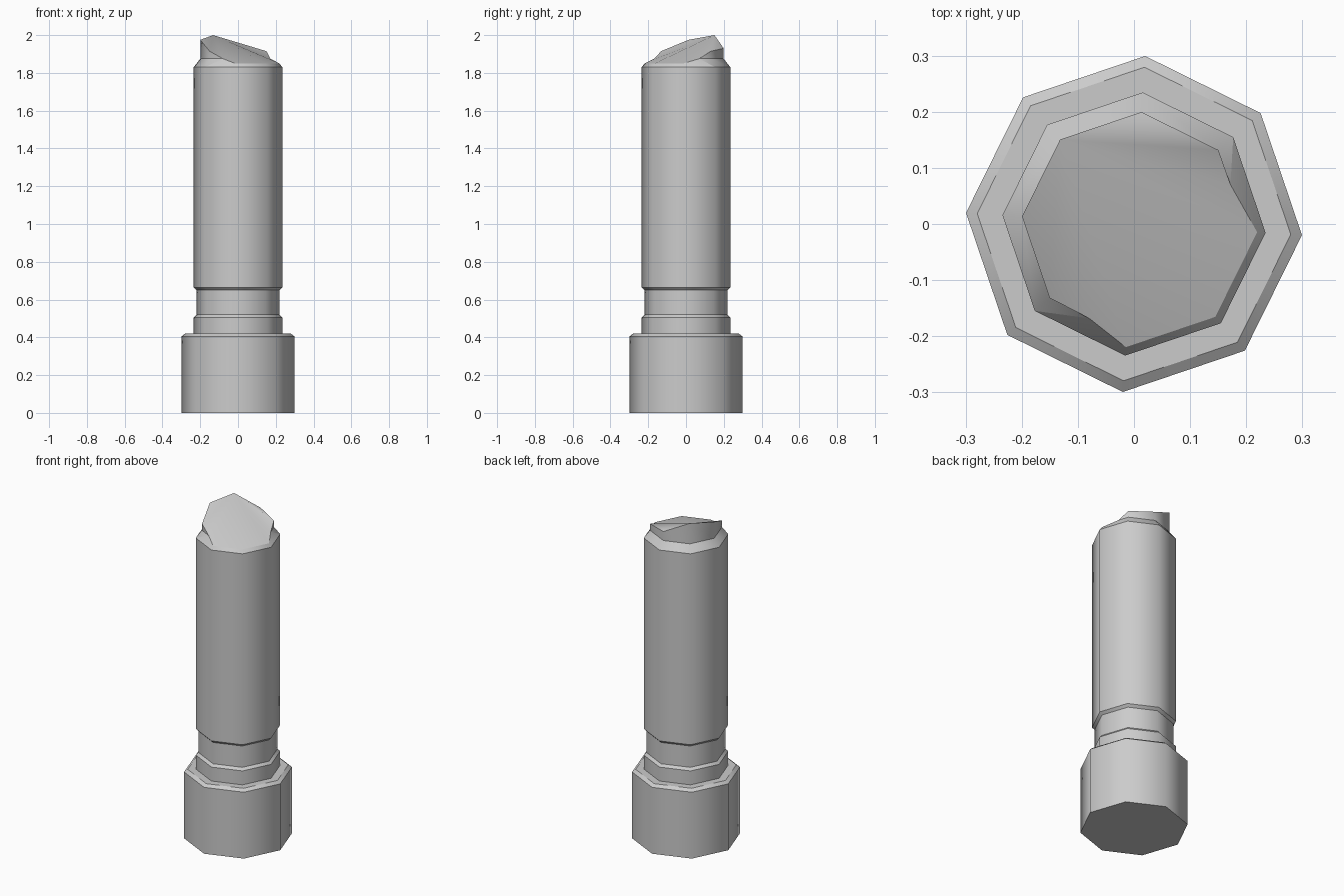
import bpy, bmesh, math

if "Cube" in bpy.data.objects:
    bpy.data.objects.remove(bpy.data.objects["Cube"])

TURN = math.radians(86.2)


def corner(bm, i, r, z):
    a = TURN - i * math.pi / 4          # clockwise from the back corner
    return bm.verts.new((r * math.cos(a), r * math.sin(a), z))


def loft(bm, profile):
    """Stack eight-sided rings and bridge them."""
    rings = [[corner(bm, i, r, z) for i in range(8)] for r, z in profile]
    for a, b in zip(rings, rings[1:]):
        for i in range(8):
            j = (i + 1) % 8
            bm.faces.new((a[i], b[i], b[j], a[j]))
    return rings


def finish(bm, name):
    bmesh.ops.recalc_face_normals(bm, faces=bm.faces)
    for f in bm.faces:
        f.smooth = True
    # only the upright corner edges are shaded softly
    for e in bm.edges:
        a, b = e.verts
        run = math.hypot(a.co.x - b.co.x, a.co.y - b.co.y)
        e.smooth = run < 0.05 and e.calc_face_angle(3) < 1.0
    mesh = bpy.data.meshes.new(name)
    bm.to_mesh(mesh)
    bm.free()
    ob = bpy.data.objects.new(name, mesh)
    bpy.context.collection.objects.link(ob)


# Plinth with chamfered top, closed underneath
bm = bmesh.new()
rings = loft(bm, [(0.30, 0), (0.30, 0.405), (0.28, 0.42), (0.235, 0.42)])
bm.faces.new(rings[0])
finish(bm, "column_base")

# Shaft with neck groove
bm = bmesh.new()
A = loft(bm, [(0.235, 0.42), (0.235, 0.505), (0.22, 0.52), (0.22, 0.65),
              (0.235, 0.665), (0.235, 1.83)])[-1]

# Broken top: ledge, stub walls and slanted fracture
heights = {0: 1.93, 1: 1.915, 5: 1.915, 6: 1.975, 7: 2.0}
L = {i: corner(bm, i, 0.20, 1.875) for i in heights}
T = {i: corner(bm, i, 0.20, z) for i, z in heights.items()}
B = {i: corner(bm, i, 0.22, 1.85) for i in (2, 3, 4)}
m = bm.verts.new((0.172, 0.07, 1.875))
n = bm.verts.new((-0.08, -0.168, 1.875))

for i in (5, 6, 7, 0):
    j = (i + 1) % 8
    bm.faces.new((A[i], L[i], L[j], A[j]))
    bm.faces.new((L[i], T[i], T[j], L[j]))
for i in (2, 3):
    bm.faces.new((A[i], B[i], B[i + 1], A[i + 1]))
for loop in ((A[1], L[1], m), (A[1], m, B[2], A[2]), (L[1], T[1], m),
             (A[4], B[4], n, A[5]), (A[5], n, L[5]), (L[5], n, T[5])):
    bm.faces.new(loop)
rim = [T[0], T[1], m, B[2], B[3], B[4], n, T[5], T[6]]
for a, b in zip(rim, rim[1:]):
    bm.faces.new((T[7], a, b))
top_edges = [e for e in bm.edges if T[7] in e.verts]
finish(bm, "broken_shaft")

# Fracture plane reads as one soft surface
mesh = bpy.data.objects["broken_shaft"].data
for e in mesh.edges:
    a, b = (mesh.vertices[v].co for v in e.vertices)
    if max(a.z, b.z) > 1.99 and math.hypot(a.x - b.x, a.y - b.y) > 0.2:
        e.use_edge_sharp = False

# Centre on x and y
obs = list(bpy.context.collection.objects)
pts = [v.co for o in obs for v in o.data.vertices]
for k in (0, 1):
    mid = (max(p[k] for p in pts) + min(p[k] for p in pts)) / 2
    for o in obs:
        o.location[k] = -mid
